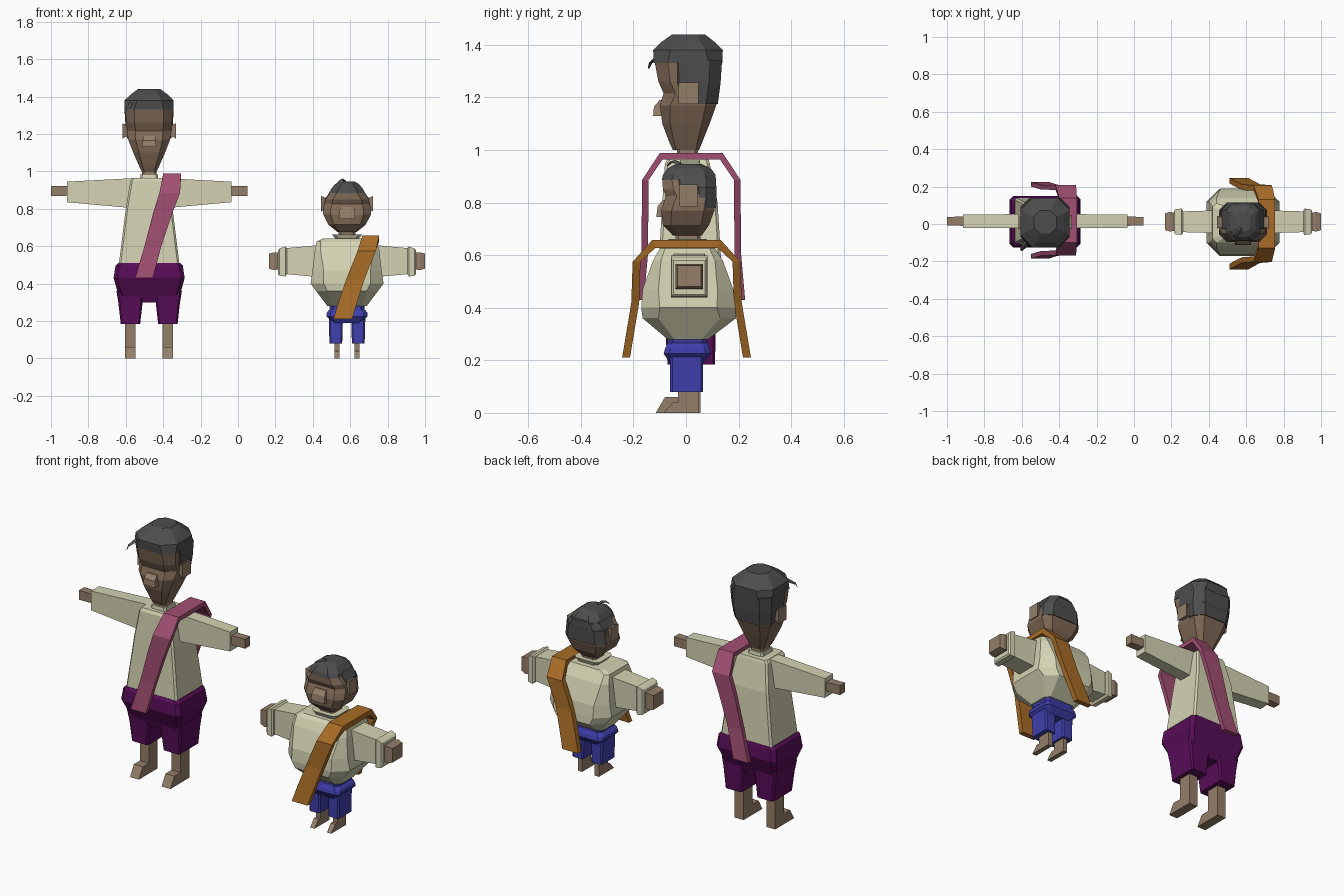
import bpy, bmesh


def material(name, r, g, b):
    m = bpy.data.materials.new(name)
    m.diffuse_color = (r, g, b, 1)
    return m


SKIN = material("skin", .30, .21, .14)
FACE = material("face", .22, .145, .095)
HAIR = material("hair", .075, .075, .075)
SHIRT = material("shirt", .66, .65, .45)
PURPLE = material("purple", .10, .004, .10)
BLUE = material("blue", .05, .05, .42)
PINK = material("pink", .36, .08, .17)
OCHRE = material("ochre", .39, .15, .02)


def loft(name, rings, mat):
    """Skin a list of equal-length point rings and cap both ends."""
    bm = bmesh.new()
    vs = [[bm.verts.new(p) for p in r] for r in rings]
    n = len(rings[0])
    for a, b in zip(vs, vs[1:]):
        for i in range(n):
            j = (i + 1) % n
            bm.faces.new((a[i], a[j], b[j], b[i]))
    bm.faces.new(vs[0][::-1])
    bm.faces.new(vs[-1])
    bmesh.ops.recalc_face_normals(bm, faces=bm.faces)
    me = bpy.data.meshes.new(name)
    bm.to_mesh(me)
    bm.free()
    me.materials.append(mat)
    ob = bpy.data.objects.new(name, me)
    bpy.context.collection.objects.link(ob)
    return ob


def stack(name, cx, secs, mat):
    """Vertical loft of chamfered rectangles: (z, half width, y front, y back, chamfer)."""
    rings = []
    for z, w, f, b, c in secs:
        rings.append([(cx + x, y, z) for x, y in (
            (-w + c, f), (w - c, f), (w, f + c), (w, b - c),
            (w - c, b), (-w + c, b), (-w, b - c), (-w, f + c))])
    return loft(name, rings, mat)


def limb(name, cx, side, yc, secs, mat):
    """Sideways loft of rectangles: (distance from cx, half depth, z low, z high)."""
    loft(name, [[(cx + side * d, yc - h, lo), (cx + side * d, yc + h, lo),
                 (cx + side * d, yc + h, hi), (cx + side * d, yc - h, hi)]
                for d, h, lo, hi in secs], mat)


def foot(name, cx, w, toe, heel, ankle, h, top):
    """Side outline of leg and foot, extruded across its width."""
    prof = [(toe, 0), (heel, 0), (heel, top), (ankle, top), (ankle, h), (toe + .035, h)]
    loft(name, [[(cx + s * w, y, z) for y, z in prof] for s in (-1, 1)], SKIN)


def sash(name, yc, half, t, mat):
    """Strap over the shoulder: half path (dy, z, x left, x right), mirrored front to back."""
    rings = []
    for s, pts in ((-1, half), (1, half[::-1])):
        for dy, z, xl, xr in pts:
            shoulder = z == half[-1][1]
            di, zi = (dy - t * .4, z - t) if shoulder else (dy - t, z)
            rings.append([(xl, yc + s * dy, z), (xr, yc + s * dy, z),
                          (xr, yc + s * di, zi), (xl, yc + s * di, zi)])
    loft(name, rings, mat)


def curl(name, pts, w):
    """Thin tapering lock of hair."""
    n = len(pts)
    rings = []
    for i, (x, y, z) in enumerate(pts):
        r = w * (1 - .7 * i / (n - 1))
        rings.append([(x + a * r, y + b * r, z + c * r) for a, b, c in
                      ((-1, 1, 0), (1, -1, 0), (0, 0, 1.3))])
    loft(name, rings, HAIR)


# ---------------- tall figure ----------------
T = -.475
stack("tall_shirt", T, [(.48, .165, -.11, .14, .01), (.80, .125, -.09, .12, .01),
                        (.95, .10, -.08, .09, .01), (.965, .09, -.07, .085, .01)], SHIRT)
stack("tall_collar", T, [(.95, .05, -.05, .06, .01), (.985, .045, -.045, .055, .01)], SHIRT)
stack("tall_neck", T, [(.95, .038, -.035, .045, .01), (1.06, .038, -.035, .045, .01)], SKIN)
stack("tall_shorts", T, [(.30, .13, -.07, .10, .02), (.34, .165, -.085, .115, .02),
                         (.43, .19, -.125, .15, .02), (.495, .18, -.12, .145, .02),
                         (.51, .165, -.11, .14, .02)], PURPLE)
for s, side in ((-1, "left"), (1, "right")):
    stack("tall_shorts_leg_" + side, T + s * .10,
          [(.185, .052, -.07, .11, .008), (.30, .065, -.078, .113, .01),
           (.36, .075, -.085, .115, .01)], PURPLE)
    foot("tall_foot_" + side, T + s * .10, .028, -.115, .055, -.025, .06, .24)
    limb("tall_sleeve_" + side, T, s, .015,
         [(.05, .038, .80, .965), (.44, .036, .835, .945)], SHIRT)
    limb("tall_hand_" + side, T, s, .015,
         [(.42, .025, .87, .92), (.525, .023, .868, .922)], SKIN)
    limb("tall_ear_" + side, T, s, .01,
         [(.10, .028, 1.185, 1.245), (.125, .03, 1.185, 1.25), (.143, .038, 1.175, 1.257)], SKIN)
stack("tall_head", T, [(1.0, .04, -.05, .05, .012), (1.025, .052, -.062, .06, .018),
                       (1.10, .085, -.09, .09, .03), (1.17, .112, -.10, .115, .04),
                       (1.215, .118, -.085, .12, .045), (1.26, .122, -.105, .125, .045),
                       (1.34, .128, -.12, .132, .05)], FACE)
loft("tall_nose", [[(T + a * w, y, z) for a, y in ((-1, f), (1, f), (1, -.06), (-1, -.06))]
                   for z, w, f in ((1.13, .04, -.125), (1.165, .035, -.122), (1.19, .032, -.10))],
     SKIN)
stack("tall_hair_cap", T, [(1.33, .131, -.122, .138, .052), (1.38, .131, -.125, .14, .065),
                           (1.41, .10, -.095, .11, .055), (1.44, .06, -.052, .072, .032)], HAIR)
stack("tall_hair_side", T, [(1.245, .127, -.07, .131, .045), (1.34, .131, -.075, .137, .045)], HAIR)
stack("tall_hair_back", T, [(1.175, .118, .00, .121, .045), (1.25, .127, .00, .131, .045)], HAIR)
curl("tall_curl", [(T - .10, -.10, 1.355), (T - .115, -.12, 1.34),
                   (T - .125, -.135, 1.33), (T - .13, -.142, 1.31)], .012)
sash("tall_sash", .02, [(.205, .43, -.55, -.455), (.19, .60, -.50, -.41),
                        (.188, .78, -.453, -.35), (.188, .885, -.42, -.31),
                        (.12, .988, -.40, -.305)], .025, PINK)

# ---------------- short figure ----------------
S = .583
stack("short_shirt", S, [(.28, .105, -.07, .085, .025), (.36, .165, -.165, .19, .06),
                         (.40, .195, -.17, .188, .07), (.47, .185, -.165, .18, .06),
                         (.58, .172, -.125, .14, .03), (.625, .162, -.10, .11, .02),
                         (.64, .13, -.08, .10, .02)], SHIRT)
stack("short_collar", S, [(.63, .055, -.05, .065, .015), (.662, .08, -.068, .08, .02)], SHIRT)
stack("short_neck", S, [(.63, .045, -.04, .055, .012), (.70, .045, -.04, .055, .012)], SKIN)
stack("short_shorts", S, [(.19, .075, -.06, .065, .012), (.225, .11, -.085, .095, .02),
                          (.245, .108, -.08, .09, .02), (.265, .092, -.07, .08, .02),
                          (.288, .097, -.07, .08, .02)], BLUE)
for s, side in ((-1, "left"), (1, "right")):
    stack("short_shorts_leg_" + side, S + s * .06,
          [(.08, .034, -.06, .065, .008), (.22, .038, -.06, .065, .008)], BLUE)
    foot("short_foot_" + side, S + s * .053, .014, -.085, .05, -.03, .04, .12)
    limb("short_sleeve_" + side, S, s, .012,
         [(.10, .062, .43, .61), (.34, .055, .452, .588)], SHIRT)
    limb("short_cuff_" + side, S, s, .012,
         [(.322, .062, .45, .59), (.33, .07, .438, .598), (.36, .068, .442, .588),
          (.368, .06, .45, .58)], SHIRT)
    limb("short_hand_" + side, S, s, .012,
         [(.35, .045, .478, .565), (.39, .052, .472, .567), (.417, .045, .48, .56)], SKIN)
    limb("short_ear_" + side, S, s, .01,
         [(.09, .026, .80, .855), (.12, .028, .795, .86), (.138, .034, .785, .868)], SKIN)
stack("short_head", S, [(.675, .05, -.05, .06, .015), (.715, .10, -.088, .088, .03),
                        (.77, .128, -.095, .108, .04), (.80, .127, -.085, .112, .04),
                        (.825, .122, -.075, .112, .04), (.85, .116, -.088, .112, .04),
                        (.895, .085, -.09, .108, .035)], FACE)
loft("short_nose", [[(S + a * w, y, z) for a, y in ((-1, f), (1, f), (1, -.05), (-1, -.05))]
                    for z, w, f in ((.745, .043, -.113), (.785, .041, -.108), (.81, .035, -.088))],
     SKIN)
stack("short_hair_cap", S, [(.885, .094, -.092, .112, .037), (.905, .086, -.088, .113, .04),
                            (.93, .066, -.07, .095, .035), (.946, .04, -.04, .06, .02)], HAIR)
stack("short_hair_side", S, [(.85, .119, -.06, .116, .04), (.895, .09, -.06, .113, .035)], HAIR)
stack("short_hair_back", S, [(.78, .127, .01, .115, .04), (.86, .119, .01, .116, .04)], HAIR)
curl("short_curl", [(S - .01, -.02, .94), (S - .02, -.04, .952),
                    (S - .035, -.06, .95), (S - .05, -.07, .94)], .010)
sash("short_sash", .002, [(.245, .21, .51, .61), (.23, .30, .537, .637),
                          (.21, .42, .577, .675), (.205, .575, .64, .737),
                          (.13, .658, .665, .755)], .03, OCHRE)
